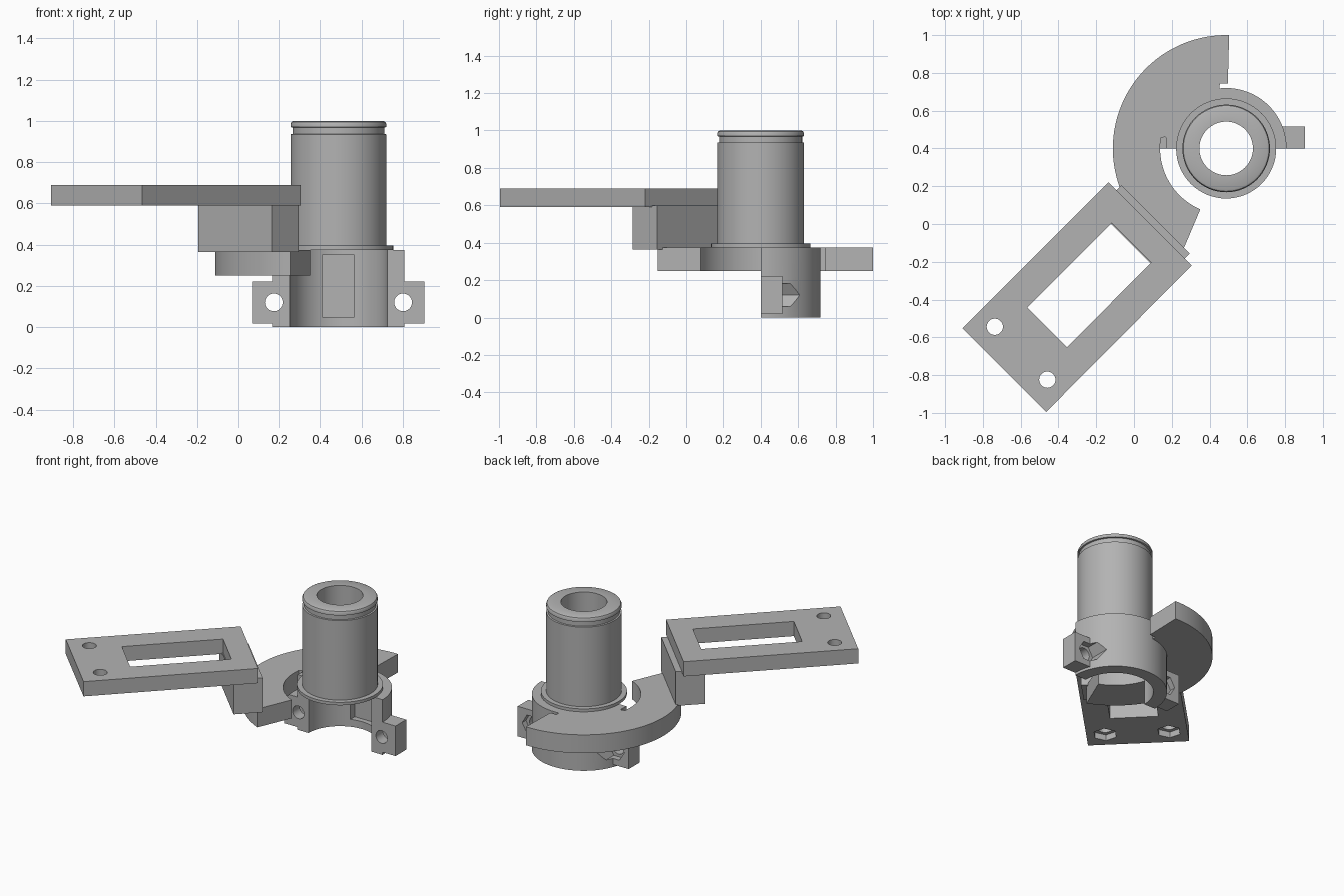
import bpy, bmesh, math
from mathutils import Matrix, Vector

if "Cube" in bpy.data.objects:
    bpy.data.objects.remove(bpy.data.objects["Cube"])

CX, CY = 0.488, 0.4          # axis of the tube and clamp

grey = bpy.data.materials.new("grey plastic")
grey.diffuse_color = (0.45, 0.45, 0.45, 1)
grey.use_nodes = True
grey.node_tree.nodes["Principled BSDF"].inputs["Base Color"].default_value = grey.diffuse_color


def finish(name, bm):
    bmesh.ops.recalc_face_normals(bm, faces=bm.faces)
    mesh = bpy.data.meshes.new(name)
    bm.to_mesh(mesh)
    bm.free()
    mesh.materials.append(grey)
    ob = bpy.data.objects.new(name, mesh)
    bpy.context.collection.objects.link(ob)
    return ob


def prism(name, pts, z0, z1, matrix=None):
    """Extrude an outline from z0 to z1, then place it."""
    bm = bmesh.new()
    face = bm.faces.new([bm.verts.new((x, y, z0)) for x, y in pts])
    top = bmesh.ops.extrude_face_region(bm, geom=[face])["geom"]
    bmesh.ops.translate(bm, vec=(0, 0, z1 - z0),
                        verts=[v for v in top if isinstance(v, bmesh.types.BMVert)])
    if matrix:
        bm.transform(matrix)
    return finish(name, bm)


def arc(r, a0, a1, n, cx=CX, cy=CY):
    return [(cx + r * math.cos(math.radians(a0 + (a1 - a0) * i / n)),
             cy + r * math.sin(math.radians(a0 + (a1 - a0) * i / n))) for i in range(n + 1)]


def ngon(r, n, cx=0, cy=0):
    return arc(r, 0, 360, n, cx, cy)[:-1]


def rect(x0, x1, y0, y1):
    return [(x0, y0), (x1, y0), (x1, y1), (x0, y1)]


def lathe(name, profile, n=64):
    """Spin a closed radius/height profile around the tube axis."""
    bm = bmesh.new()
    rings = [[bm.verts.new((CX + r * math.cos(2 * math.pi * i / n),
                            CY + r * math.sin(2 * math.pi * i / n), z)) for r, z in profile]
             for i in range(n)]
    for i in range(n):
        a, b = rings[i], rings[(i + 1) % n]
        for j in range(len(profile)):
            k = (j + 1) % len(profile)
            bm.faces.new((a[j], b[j], b[k], a[k]))
    return finish(name, bm)


def combine(ob, others, operation):
    """Apply booleans and remove the helper objects."""
    for other in others:
        mod = ob.modifiers.new("cut", "BOOLEAN")
        mod.object, mod.operation, mod.solver = other, operation, "EXACT"
        other.hide_render = True
    bpy.context.view_layer.update()
    mesh = bpy.data.meshes.new_from_object(
        ob.evaluated_get(bpy.context.evaluated_depsgraph_get()))
    ob.modifiers.clear()
    ob.data = mesh
    for other in others:
        bpy.data.objects.remove(other)


# Tube with snap-ring groove, rounded lip and bottom collar
lathe("tube", [(0.142, 0.375), (0.265, 0.375), (0.265, 0.395), (0.232, 0.395),
               (0.232, 0.935), (0.222, 0.937), (0.222, 0.968), (0.232, 0.97),
               (0.232, 0.985), (0.227, 0.995), (0.217, 1.0), (0.142, 1.0)])

# Half-round clamp with bolt ears
clamp = prism("clamp", arc(0.32, 0, 180, 40) + arc(0.236, 180, 0, 40), 0, 0.375)
ears = [prism("ear", rect(*sorted((CX + s * 0.26, CX + s * 0.417)), CY, 0.515), 0.018, 0.222)
        for s in (-1, 1)]

# Curved arm, joined to the clamp wall through a quarter turn
arm = (arc(0.6, 88.5, 247, 48) + arc(0.35, 247, 180, 20)
       + [(0.14, 0.455), (0.165, 0.462), (0.172, 0.45)]
       + arc(0.29, 170, 98, 20) + [(0.455, 0.745), (0.497, 0.745)])
combine(clamp, ears + [prism("arm", arm, 0.25, 0.375)], "UNION")

# Bolt holes, hex nut recesses and inner pocket
cutters = [prism("pocket", rect(0.41, 0.566, 0.55, 0.67), 0.05, 0.35)]
for s in (-1, 1):
    turn = Matrix.Translation((CX + s * 0.313, 0, 0.12)) @ Matrix.Rotation(math.pi / 2, 4, "X")
    cutters.append(prism("bolt_hole", ngon(0.043, 32), -0.7, -0.3, turn))
    cutters.append(prism("nut_recess", ngon(0.07, 6), -0.62, -0.475, turn))
combine(clamp, cutters, "DIFFERENCE")
clamp.name = "clamp_and_arm"

# Riser block between arm and plate
prism("riser_block", [(0.165, -0.285), (0.295, -0.155), (-0.065, 0.205), (-0.195, 0.075)],
      0.365, 0.598)

# Diagonal mounting plate with window, screw holes and nut recesses below
plate = prism("mounting_plate", [(-0.135, 0.22), (0.305, -0.22), (-0.465, -0.995), (-0.908, -0.553)],
              0.59, 0.69)
cutters = [prism("window", [(-0.118, 0.006), (0.092, -0.204), (-0.355, -0.652), (-0.565, -0.441)],
                 0.3, 0.9)]
for x, y in ((-0.737, -0.544), (-0.459, -0.824)):
    cutters.append(prism("screw_hole", ngon(0.043, 32, x, y), 0.5, 0.8))
    turn = Matrix.Translation((x, y, 0)) @ Matrix.Rotation(math.pi / 4, 4, "Z")
    cutters.append(prism("nut_recess", ngon(0.075, 6), 0.5, 0.63, turn))
combine(plate, cutters, "DIFFERENCE")

# Smooth the round surfaces
bpy.ops.object.select_all(action="SELECT")
bpy.context.view_layer.objects.active = plate
bpy.ops.object.shade_smooth_by_angle(angle=math.radians(30))
